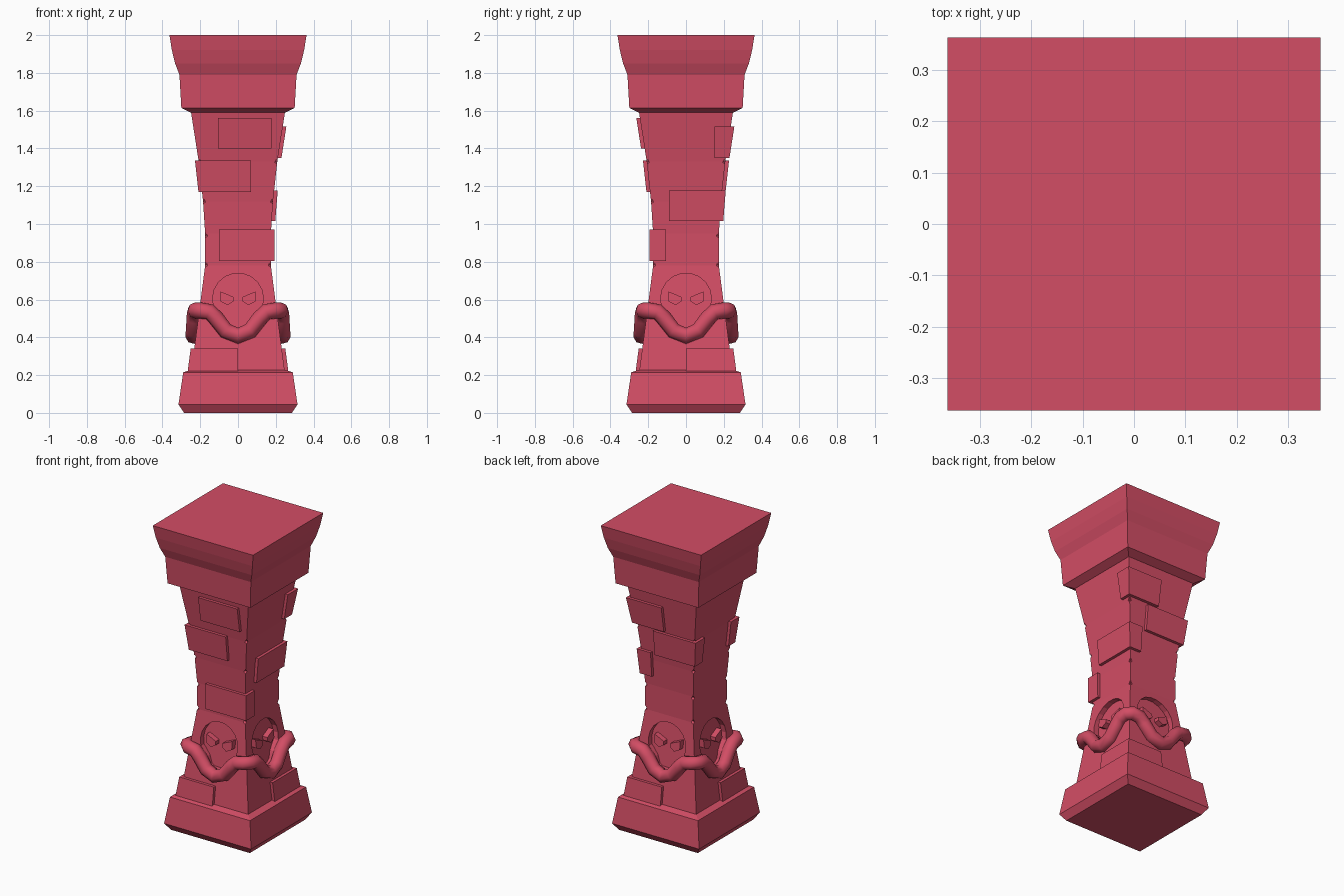
import bpy, bmesh, math
from mathutils import Matrix, Vector

if "Cube" in bpy.data.objects:
    bpy.data.objects.remove(bpy.data.objects["Cube"])

mat = bpy.data.materials.new("red_stone")
mat.diffuse_color = (0.65, 0.075, 0.13, 1)
mat.use_nodes = True
mat.node_tree.nodes["Principled BSDF"].inputs["Base Color"].default_value = mat.diffuse_color

SHAFT = [(0.2, 0.25), (0.58, 0.2), (0.78, 0.174), (0.95, 0.174),
         (1.12, 0.185), (1.33, 0.208), (1.6, 0.25)]


def half_width(z):
    for (z0, w0), (z1, w1) in zip(SHAFT, SHAFT[1:]):
        if z <= z1:
            return w0 + (w1 - w0) * (z - z0) / (z1 - z0)
    return SHAFT[-1][1]


def add_object(name, bm):
    bmesh.ops.recalc_face_normals(bm, faces=bm.faces)
    me = bpy.data.meshes.new(name)
    bm.to_mesh(me)
    bm.free()
    ob = bpy.data.objects.new(name, me)
    bpy.context.collection.objects.link(ob)
    me.materials.append(mat)
    return ob


def loft(bm, rings):
    """Skin a closed solid through rings with equal point counts."""
    vs = [[bm.verts.new(p) for p in r] for r in rings]
    n = len(rings[0])
    for a, b in zip(vs, vs[1:]):
        for i in range(n):
            j = (i + 1) % n
            bm.faces.new((a[i], a[j], b[j], b[i]))
    bm.faces.new(vs[0][::-1])
    bm.faces.new(vs[-1])


def square_column(name, profile):
    bm = bmesh.new()
    loft(bm, [[(-w, -w, z), (w, -w, z), (w, w, z), (-w, w, z)] for z, w in profile])
    return add_object(name, bm)


# Base, tapered shaft and flared capital
square_column("base", [(0, 0.285), (0.045, 0.315), (0.215, 0.29), (0.228, 0.25)])
shaft = square_column("shaft", SHAFT)
square_column("capital", [(1.59, 0.25), (1.615, 0.3), (1.79, 0.31), (1.85, 0.333),
                          (1.92, 0.35), (2.0, 0.363)])

# Skull outline: round cranium running down into a narrow jaw (x, z)
skull = [(0.135 * math.cos(math.radians(a)), 0.605 + 0.135 * math.sin(math.radians(a)))
         for a in range(-20, 201, 20)]
skull += [(-0.08, 0.505), (-0.062, 0.46), (-0.04, 0.445),
          (0.04, 0.445), (0.062, 0.46), (0.08, 0.505)]
eye = [(0.093, 0.643), (0.024, 0.614), (0.024, 0.59), (0.055, 0.57), (0.093, 0.59)]


def face_prism(bm, outline, inner, outer):
    """Prism on the front face, offset from the sloped shaft surface."""
    def depth(z):
        return 0.2 - 0.13 * (z - 0.58)
    loft(bm, [[(x, -depth(z) - o, z) for x, z in outline] for o in (inner, outer)])


# Cutters: skull recess on each face and small chips on the shaft corners
cut = bmesh.new()
for k in range(4):
    part = bmesh.new()
    face_prism(part, skull, -0.035, 0.08)
    for z in (0.785, 0.94, 1.12, 1.33):
        w = half_width(z)
        bmesh.ops.create_cube(part, size=0.02, matrix=Matrix.Translation((w, -w, z))
                              @ Matrix.Rotation(math.radians(45), 4, Vector((1, 1, 0))))
    bmesh.ops.recalc_face_normals(part, faces=part.faces)
    bmesh.ops.rotate(part, verts=part.verts, matrix=Matrix.Rotation(k * math.pi / 2, 3, 'Z'))
    tmp = bpy.data.meshes.new("tmp")
    part.to_mesh(tmp)
    part.free()
    cut.from_mesh(tmp)
    bpy.data.meshes.remove(tmp)
cutter = add_object("recess_cutter", cut)
cutter.hide_render = True
mod = shaft.modifiers.new("recess", 'BOOLEAN')
mod.operation = 'DIFFERENCE'
mod.solver = 'EXACT'
mod.object = cutter
bpy.context.view_layer.objects.active = shaft
bpy.ops.object.modifier_apply(modifier=mod.name)
bpy.data.objects.remove(cutter)

# Raised eyes inside each recess
for k in range(4):
    bm = bmesh.new()
    for s in (-1, 1):
        face_prism(bm, [(s * x, z) for x, z in eye], -0.045, 0.0)
    bmesh.ops.rotate(bm, verts=bm.verts, matrix=Matrix.Rotation(k * math.pi / 2, 3, 'Z'))
    add_object("skull_eyes", bm)

# Raised bricks: a value of +1 or -1 means the side follows the shaft surface
BRICKS = [(-0.105, 0.178, -1, -0.15, 1.40, 1.56),
          (-1, 0.07, -1, -0.14, 1.17, 1.335),
          (-0.10, 1, -1, -0.105, 0.805, 0.97),
          (0.11, 1, -0.09, 1, 1.015, 1.177),
          (0.0, 1, 0.15, 1, 1.35, 1.517),
          (-1, 0.08, 0.13, 1, 1.17, 1.335),
          (-1, 0.0, -1, 0.0, 0.22, 0.342),
          (0.0, 1, 0.0, 1, 0.22, 0.342)]
for x0, x1, y0, y1, z0, z1 in BRICKS:
    bm = bmesh.new()
    rings = []
    for z in (z0, z1):
        def fit(v):
            return v * (half_width(z) + 0.019) if abs(v) == 1 else v
        a, b, c, d = fit(x0), fit(x1), fit(y0), fit(y1)
        rings.append([(a, c, z), (b, c, z), (b, d, z), (a, d, z)])
    loft(bm, rings)
    add_object("brick", bm)

# Rope sagging over each face and rising at the corners (x, distance out, z)
half = [(0.0, 0.236, 0.408), (0.065, 0.234, 0.435), (0.115, 0.23, 0.5),
        (0.15, 0.228, 0.535), (0.2, 0.226, 0.542)]
side = [(-x, d, z) for x, d, z in half[:0:-1]] + half
points = []
for k in range(4):
    R = Matrix.Rotation(k * math.pi / 2, 3, 'Z')
    points += [R @ Vector((x, -d, z)) for x, d, z in side]
cu = bpy.data.curves.new("rope", 'CURVE')
cu.dimensions = '3D'
cu.bevel_depth = 0.043
cu.bevel_resolution = 2
sp = cu.splines.new('POLY')
sp.points.add(len(points) - 1)
for p, co in zip(sp.points, points):
    p.co = (*co, 1)
sp.use_cyclic_u = True
sp.use_smooth = True
rope = bpy.data.objects.new("rope", cu)
bpy.context.collection.objects.link(rope)
cu.materials.append(mat)
